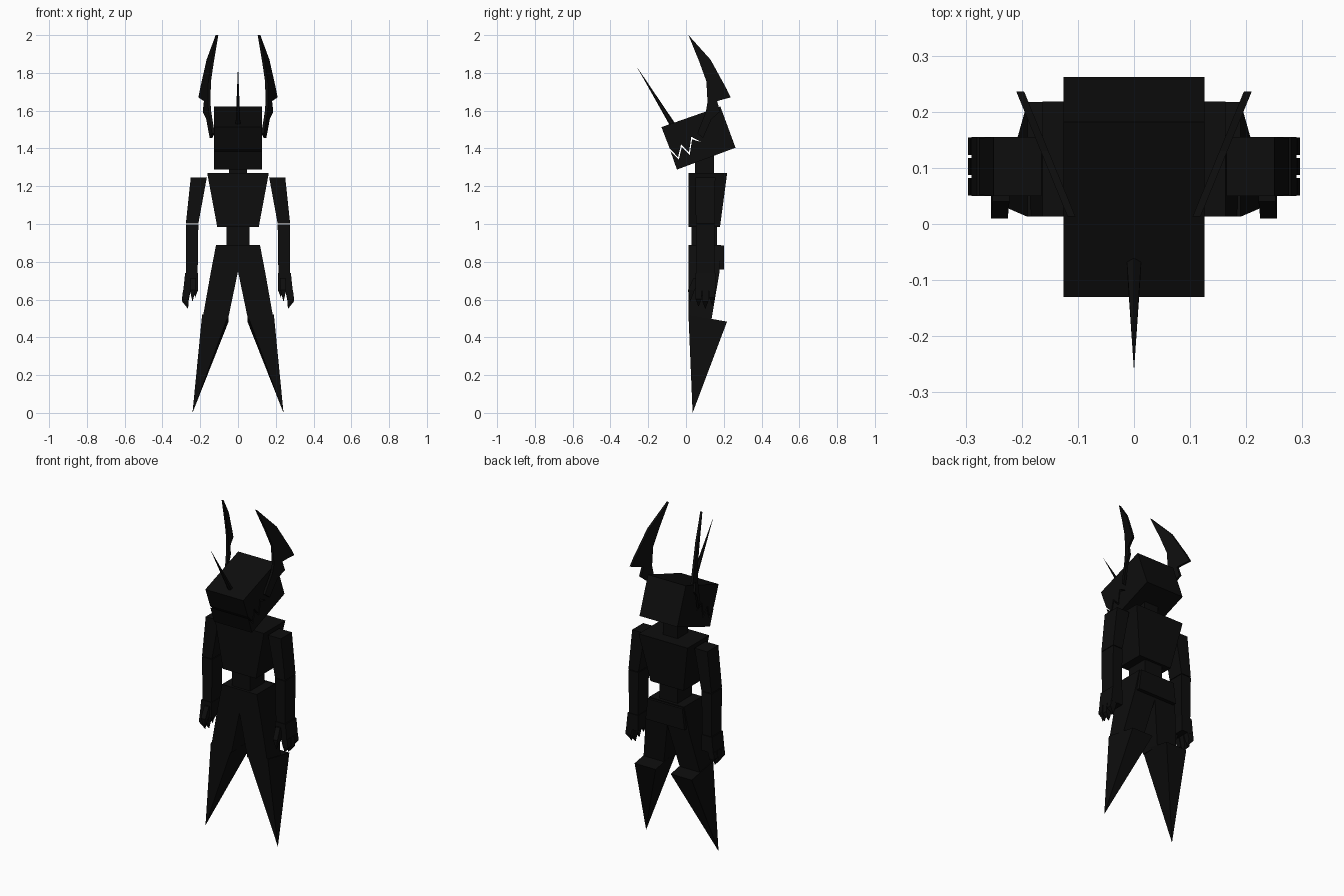
import bpy, bmesh
from mathutils import Vector

cube = bpy.data.objects.get("Cube")
if cube:
    bpy.data.objects.remove(cube, do_unlink=True)

black = bpy.data.materials.new("soft black")
black.use_nodes = True
COLOUR = (0.004, 0.004, 0.004, 1)
black.diffuse_color = COLOUR
black.node_tree.nodes["Principled BSDF"].inputs["Base Color"].default_value = COLOUR


def finish(name, bm, mirror):
    bmesh.ops.recalc_face_normals(bm, faces=bm.faces)
    mesh = bpy.data.meshes.new(name)
    bm.to_mesh(mesh)
    bm.free()
    mesh.materials.append(black)
    obj = bpy.data.objects.new(name, mesh)
    bpy.context.collection.objects.link(obj)
    if mirror:
        mod = obj.modifiers.new("Mirror", 'MIRROR')
        mod.use_mirror_merge = False
    return obj


def loft(name, sections, tip=None, mirror=False):
    """Join rectangles (x0, x1, y0, y1, z front, z back), optionally to a point."""
    bm = bmesh.new()
    rings = []
    for x0, x1, y0, y1, zf, zb in sections:
        corners = [(x0, y0, zf), (x1, y0, zf), (x1, y1, zb), (x0, y1, zb)]
        rings.append([bm.verts.new(c) for c in corners])
    bm.faces.new(rings[0])
    for a, b in zip(rings, rings[1:]):
        for i in range(4):
            j = (i + 1) % 4
            bm.faces.new((a[i], a[j], b[j], b[i]))
    if tip:
        t = bm.verts.new(tip)
        for i in range(4):
            bm.faces.new((rings[-1][i], rings[-1][(i + 1) % 4], t))
    else:
        bm.faces.new(rings[-1])
    return finish(name, bm, mirror)


def plate(name, outline, x_of_y, thickness, mirror=False):
    """Extrude a side outline (y, z) sideways; x may slope with y."""
    bm = bmesh.new()
    verts = [bm.verts.new((x_of_y(y) - thickness / 2, y, z)) for y, z in outline]
    face = bm.faces.new(verts)
    ext = bmesh.ops.extrude_face_region(bm, geom=[face])
    moved = [g for g in ext["geom"] if isinstance(g, bmesh.types.BMVert)]
    bmesh.ops.translate(bm, verts=moved, vec=(thickness, 0, 0))
    return finish(name, bm, mirror)


# Head: tilted block with a jagged mouth slit cut right through
mouth = [(-0.084, 1.392), (-0.04, 1.347), (-0.024, 1.415),
         (0.018, 1.373), (0.03, 1.455)]
upper_lip = [(y - 0.002, z + 0.007) for y, z in mouth]
lower_lip = [(y + 0.002, z - 0.007) for y, z in mouth]
head = ([(-0.13, 1.513)] + upper_lip + [(0.082, 1.433)] + lower_lip[::-1]
        + [(-0.048, 1.288), (0.262, 1.404), (0.182, 1.622)])
plate("head", head, lambda y: 0, 0.252)

# Curved barbed horns on the sides of the head
horn = [(0.013, 2.0), (0.07, 1.86), (0.108, 1.755), (0.114, 1.645),
        (0.105, 1.595), (0.06, 1.48), (0.09, 1.455), (0.135, 1.555),
        (0.18, 1.595), (0.165, 1.65), (0.19, 1.658), (0.236, 1.67),
        (0.215, 1.715), (0.13, 1.87)]
plate("side_horn", horn, lambda y: 0.106 + 0.41 * y, 0.014, mirror=True)

# Forehead spike leaning forward
base, tip = Vector((0, -0.055, 1.5)), Vector((0, -0.262, 1.835))
bm = bmesh.new()
bmesh.ops.create_cone(bm, cap_ends=True, segments=6, radius1=0.016, radius2=0,
                      depth=(tip - base).length)
bmesh.ops.rotate(bm, verts=bm.verts,
                 matrix=(tip - base).to_track_quat('Z', 'Y').to_matrix())
bmesh.ops.translate(bm, verts=bm.verts, vec=(base + tip) / 2)
finish("forehead_spike", bm, False)

# Trunk
loft("neck", [(-0.048, 0.048, 0.048, 0.148, 1.26, 1.26),
              (-0.048, 0.048, 0.048, 0.148, 1.4, 1.4)])
loft("chest", [(-0.11, 0.11, 0.013, 0.18, 0.985, 0.985),
               (-0.163, 0.163, 0.013, 0.218, 1.27, 1.27)])
loft("waist", [(-0.06, 0.06, 0.03, 0.165, 0.87, 0.87),
               (-0.06, 0.06, 0.03, 0.165, 1.0, 1.0)])
loft("hip_block", [(-0.13, 0.13, 0.1, 0.2, 0.76, 0.76),
                   (-0.115, 0.115, 0.1, 0.2, 0.885, 0.885)])

# Legs: tapering thighs and spike-shaped shins
loft("thigh", [(0, 0.116, 0.013, 0.185, 0.89, 0.89),
               (0, 0.143, 0.013, 0.178, 0.75, 0.75),
               (0.053, 0.188, 0.013, 0.135, 0.495, 0.495)], mirror=True)
loft("shin", [(0.05, 0.19, 0.013, 0.217, 0.52, 0.483)],
     tip=(0.241, 0.035, 0), mirror=True)

# Arms
loft("upper_arm", [(0.165, 0.25, 0.05, 0.155, 1.247, 1.247),
                   (0.21, 0.276, 0.052, 0.153, 1.002, 1.002)], mirror=True)
loft("forearm", [(0.21, 0.276, 0.052, 0.153, 0.998, 0.998),
                 (0.214, 0.274, 0.055, 0.15, 0.72, 0.72)], mirror=True)

# Hands: palm, three clawed fingers and a thumb
loft("palm", [(0.212, 0.28, 0.05, 0.155, 0.74, 0.74),
              (0.212, 0.29, 0.05, 0.155, 0.645, 0.645)], mirror=True)
for i, drop in enumerate((0.012, 0, 0.02)):
    y = 0.051 + 0.036 * i
    loft(f"finger_{i + 1}",
         [(0.25, 0.291, y, y + 0.031, 0.65, 0.65),
          (0.262, 0.296, y, y + 0.031, 0.59 + drop, 0.59 + drop)],
         tip=(0.264, y + 0.015, 0.55 + drop), mirror=True)
loft("inner_claw", [(0.212, 0.235, 0.06, 0.1, 0.65, 0.65)],
     tip=(0.227, 0.08, 0.61), mirror=True)
loft("thumb", [(0.222, 0.252, 0.04, 0.08, 0.715, 0.715),
               (0.225, 0.255, 0.01, 0.046, 0.65, 0.65)],
     tip=(0.241, 0.022, 0.588), mirror=True)
